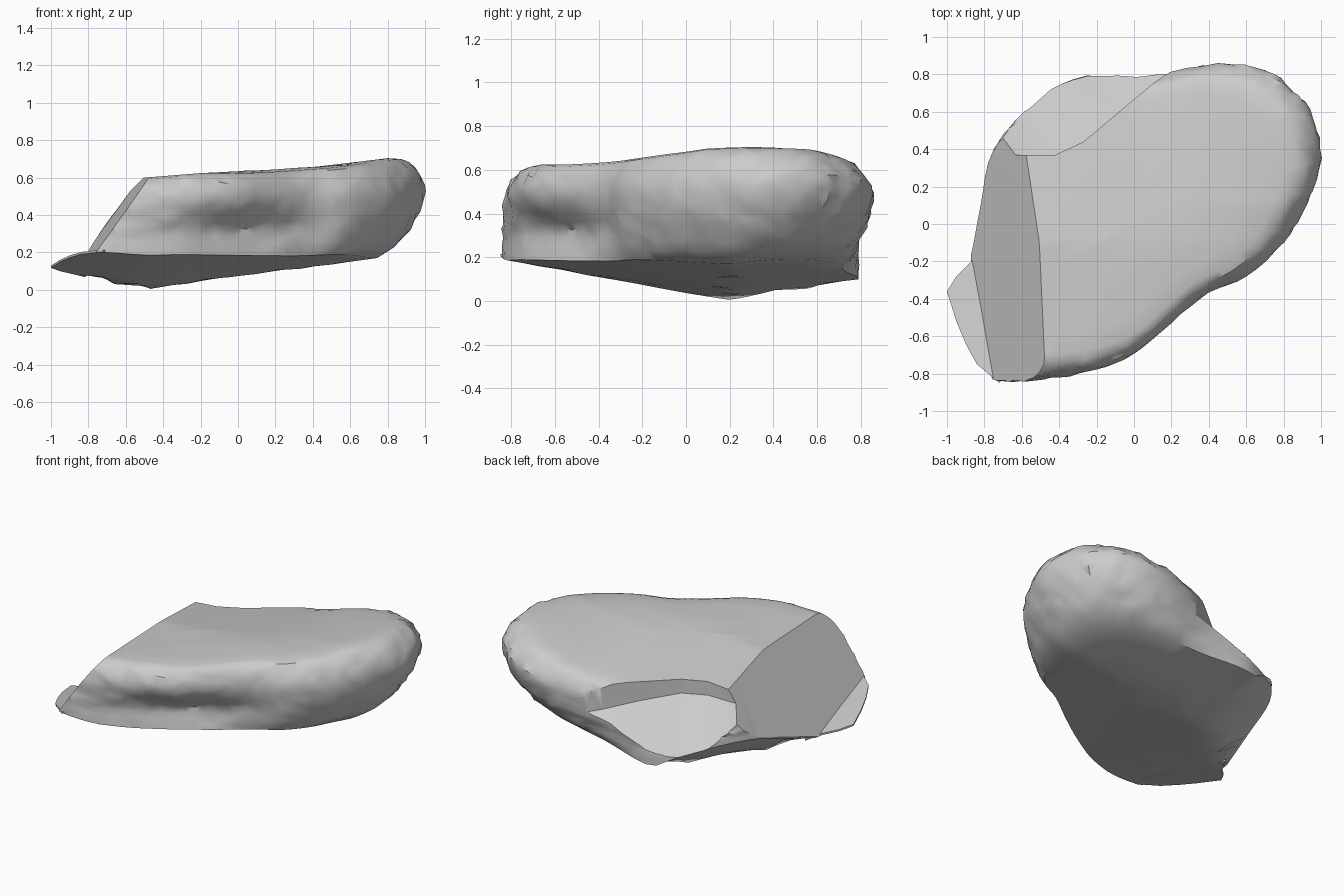
import bpy, bmesh, math, random
from mathutils import Vector

random.seed(4)
if "Cube" in bpy.data.objects:
    bpy.data.objects.remove(bpy.data.objects["Cube"])

stone = bpy.data.materials.new("stone_grey")
stone.use_nodes = True
grey = (0.6, 0.6, 0.6, 1)
stone.diffuse_color = grey
stone.node_tree.nodes["Principled BSDF"].inputs["Base Color"].default_value = grey


def make_object(name, bm):
    bmesh.ops.recalc_face_normals(bm, faces=bm.faces)
    mesh = bpy.data.meshes.new(name)
    bm.to_mesh(mesh)
    bm.free()
    mesh.materials.append(stone)
    obj = bpy.data.objects.new(name, mesh)
    bpy.context.collection.objects.link(obj)
    return obj


def clamp(v):
    return min(1, max(0, v))


def underside(x, y):
    """Keel folded along y, with a steeper facet at the back of the -x end."""
    slope = .15 - .06 * x if y < .2 else .11
    keel = slope * abs(y - .2) + .135 * max(0, x + .5)
    facet = -.74 * (x + .5) + .46 * (y - .2) - .03
    return max(keel, facet)


def top(x, y):
    """Gently tilted plane, falling off to the back and to the front of the +x end."""
    back = .11 * clamp((y + .1) / .8) * clamp((.8 - x) / .7)
    front = .12 * max(0, .1 - y) * clamp(x + .2)
    return .64 + .08 * x - back - front


def smooth_loop(points, steps):
    """Closed spline through the points."""
    pts = [Vector(p) for p in points]
    n, out = len(pts), []
    for i in range(n):
        a, b, c, d = (pts[(i + j) % n] for j in (-1, 0, 1, 2))
        for s in range(steps):
            t = s / steps
            out.append(0.5 * (2 * b + (c - a) * t + (2 * a - 5 * b + 4 * c - d) * t ** 2
                              + (3 * b - a - 3 * c + d) * t ** 3))
    return out


# Plan outline of the slab
outline = smooth_loop([
    (-.73, -.84), (-.4, -.82), (-.2, -.78), (0, -.7), (.2, -.53), (.4, -.37), (.6, -.28),
    (.8, -.1), (.93, .12), (1, .35), (.96, .57), (.85, .72), (.7, .82), (.45, .86),
    (.1, .8), (-.25, .79), (-.5, .68), (-.75, .4), (-.82, .1), (-.88, -.2),
    (-.95, -.35), (-.93, -.52), (-.85, -.73)], 4)

# Height fraction, plan scale on the flat flank, plan scale on the round end
profile = [(0, .2, .2), (0, .4, .35), (0, .6, .5), (0, .8, .63), (0, 1, .75), (.08, 1, .84),
           (.16, 1, .89), (.24, 1, .92), (.32, 1, .95), (.4, 1, .97), (.5, 1, .99),
           (.6, 1, 1), (.7, 1, 1), (.79, .99, .98), (.87, .97, .95), (.93, .94, .92),
           (.98, .9, .87), (1, .84, .8), (1, .68, .64), (1, .45, .45), (1, .2, .2)]

# Slab body lofted from scaled rings
bm = bmesh.new()
rings = []
for h, flat, rounded in profile:
    ring = []
    for p in outline:
        w = clamp((p.x + .3 * p.y) / .9)
        k = flat + (rounded - flat) * w
        if p.y < 0 and h < 1:   # hollow along the front flank, open down to the rim
            depth = .22 * math.exp(-((h - .28) / .22) ** 2) if h > .28 else .17 + .18 * h
            k *= 1 - depth * math.exp(-((p.x - .02) / .33) ** 2)
        rough = .012 if .1 < h < .95 else 0
        k += random.uniform(-rough, rough * .5)
        x, y = p.x * k, p.y * k
        z = underside(x, y) * (1 - h) + top(x, y) * h
        ring.append(bm.verts.new((x, y, z + random.uniform(-rough, rough) * .7)))
    rings.append(ring)
n = len(outline)
for a, b in zip(rings, rings[1:]):
    for i in range(n):
        j = (i + 1) % n
        bm.faces.new((a[i], a[j], b[j], b[i]))
for ring, height in ((rings[0], underside), (rings[-1], top)):
    centre = bm.verts.new((0, 0, height(0, 0)))
    for i in range(n):
        bm.faces.new((ring[i], ring[(i + 1) % n], centre))

# Sloping broken face on the -x end
cut = bmesh.ops.bisect_plane(bm, geom=bm.verts[:] + bm.edges[:] + bm.faces[:],
                             plane_co=(-.51, 0, .6), plane_no=(-1.4, -.06, 1),
                             clear_outer=True)
edges = [e for e in cut["geom_cut"] if isinstance(e, bmesh.types.BMEdge)]
bmesh.ops.holes_fill(bm, edges=edges)
bmesh.ops.triangulate(bm, faces=bm.faces[:])
body = make_object("rock_body", bm)

# Bent wedge that chips a ledge out of the back corner
path = [(-1, .37, .45), (-.42, .37, .45), (-.27, .44, .45), (-.08, .6, .41),
        (.1, .75, .36), (.35, .92, .3)]
away = Vector((-.51, .86, 0))
section = [(0, 0), (.7, -.6), (.7, .6), (0, .6)]
bm = bmesh.new()
stations = [[bm.verts.new(Vector((x, y, z + rise)) + away * d) for d, rise in section]
            for x, y, z in path]
bm.faces.new(stations[0])
bm.faces.new(stations[-1])
for a, b in zip(stations, stations[1:]):
    for i in range(4):
        j = (i + 1) % 4
        bm.faces.new((a[i], a[j], b[j], b[i]))
bmesh.ops.triangulate(bm, faces=bm.faces[:])
cutter = make_object("ledge_cutter", bm)
cutter.hide_render = True
chip = body.modifiers.new("ledge", "BOOLEAN")
chip.operation = "DIFFERENCE"
chip.solver = "EXACT"
chip.object = cutter
bpy.context.view_layer.objects.active = body
body.select_set(True)
bpy.ops.object.modifier_apply(modifier=chip.name)
bpy.data.objects.remove(cutter)

# Thin lip left below the broken face
bm = bmesh.new()
lip = [(-.76, -.3), (-.68, -.8), (-.72, -.85), (-.84, -.75), (-.9, -.64), (-.95, -.52),
       (-1, -.36), (-.95, -.28), (-.86, -.19), (-.82, -.1)]
lower = [bm.verts.new((x, y, underside(x, y))) for x, y in lip]
upper = [bm.verts.new((x, y, underside(x, y) + .012)) for x, y in lip]
bm.faces.new(lower)
bm.faces.new(upper)
for i in range(len(lip)):
    j = (i + 1) % len(lip)
    bm.faces.new((lower[i], lower[j], upper[j], upper[i]))
bmesh.ops.triangulate(bm, faces=[f for f in bm.faces if len(f.verts) > 4])
tongue = make_object("rock_lip", bm)

for obj in (body, tongue):
    bpy.ops.object.select_all(action="DESELECT")
    obj.select_set(True)
    bpy.context.view_layer.objects.active = obj
    bpy.ops.object.shade_smooth_by_angle(angle=math.radians(35))
